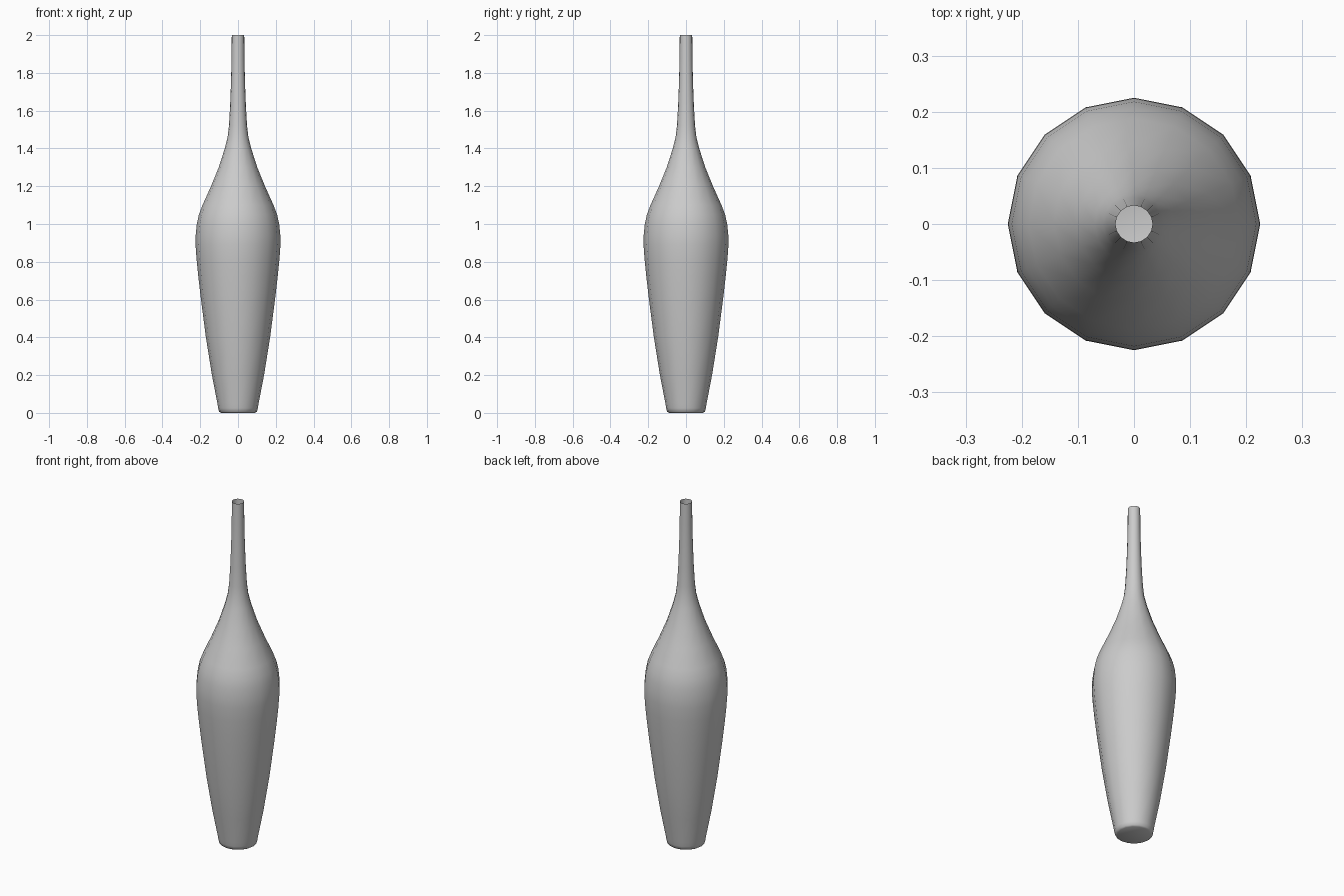
import bpy, bmesh, math

if "Cube" in bpy.data.objects:
    bpy.data.objects.remove(bpy.data.objects["Cube"])

SIDES = 16

# Outer profile of the vase: (radius, height), bottom to rim
profile = [
    (0.09, 0.0), (0.1, 0.006), (0.105, 0.025), (0.109, 0.05),
    (0.138, 0.2), (0.170, 0.4), (0.196, 0.6), (0.210, 0.72), (0.219, 0.81),
    (0.225, 0.89), (0.224, 0.94), (0.218, 1.0), (0.207, 1.05),
    (0.188, 1.1), (0.143, 1.2), (0.102, 1.3), (0.070, 1.4),
    (0.055, 1.46), (0.048, 1.52), (0.042, 1.62), (0.037, 1.75),
    (0.034, 1.88), (0.033, 2.0),
]

bm = bmesh.new()


def ring(r, z):
    return [bm.verts.new((r * math.cos(2 * math.pi * i / SIDES),
                          r * math.sin(2 * math.pi * i / SIDES), z))
            for i in range(SIDES)]


# Lathed wall, open at the rim
rings = [ring(r, z) for r, z in profile]
for a, b in zip(rings, rings[1:]):
    for i in range(SIDES):
        j = (i + 1) % SIDES
        bm.faces.new((a[i], a[j], b[j], b[i]))

# Base fan
centre = bm.verts.new((0, 0, 0))
for i in range(SIDES):
    bm.faces.new((centre, rings[0][(i + 1) % SIDES], rings[0][i]))

for f in bm.faces:
    f.smooth = True

mesh = bpy.data.meshes.new("vase")
bm.to_mesh(mesh)
bm.free()
vase = bpy.data.objects.new("vase", mesh)
bpy.context.collection.objects.link(vase)
